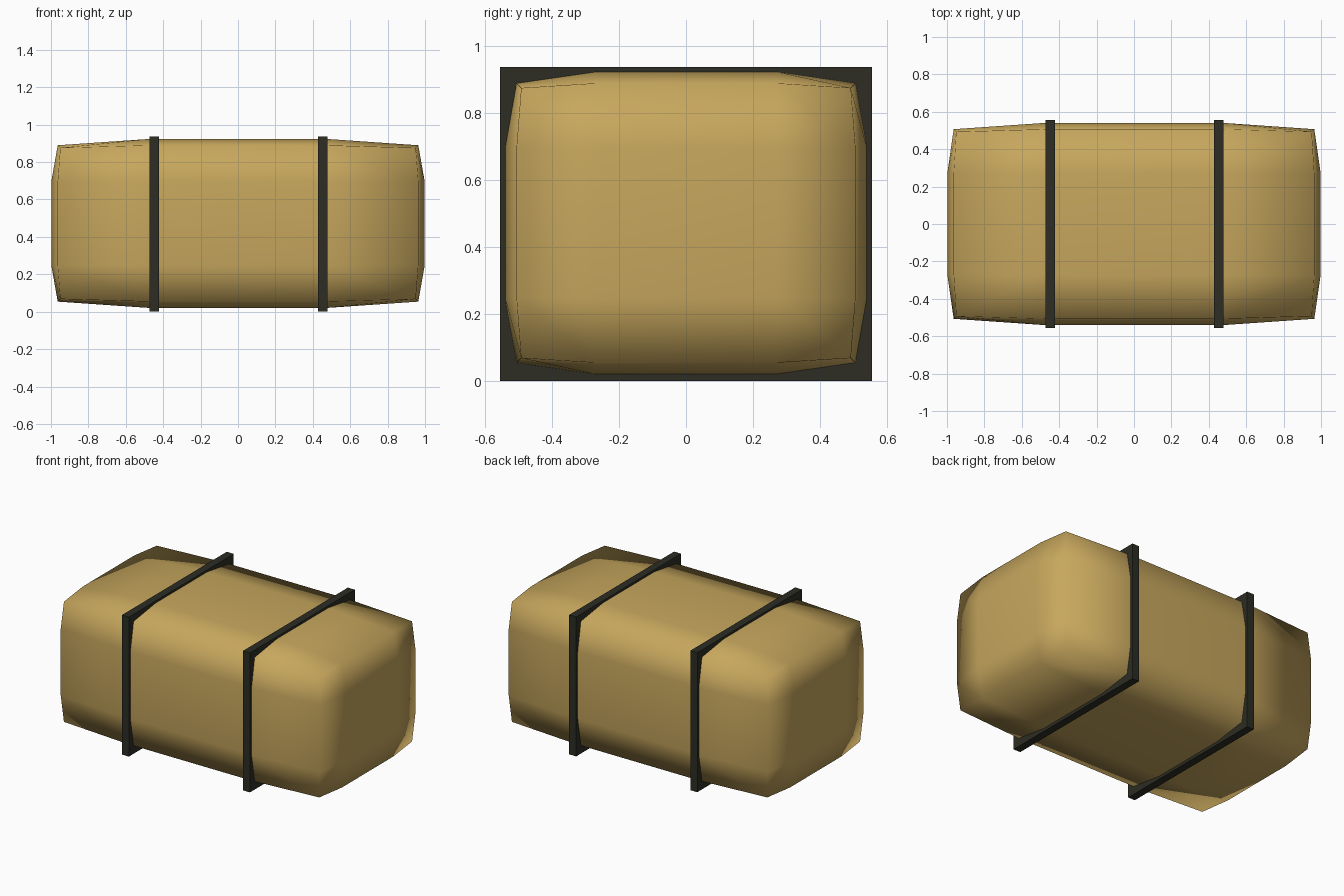
import bpy
import bmesh
from mathutils import Vector

if "Cube" in bpy.data.objects:
    bpy.data.objects.remove(bpy.data.objects["Cube"])


def material(name, color):
    mat = bpy.data.materials.new(name)
    mat.diffuse_color = (*color, 1)
    mat.use_nodes = True
    mat.node_tree.nodes["Principled BSDF"].inputs["Base Color"].default_value = mat.diffuse_color
    return mat


def add_object(name, bm, mat):
    bmesh.ops.recalc_face_normals(bm, faces=bm.faces[:])
    mesh = bpy.data.meshes.new(name)
    bm.to_mesh(mesh)
    bm.free()
    mesh.materials.append(mat)
    obj = bpy.data.objects.new(name, mesh)
    bpy.context.collection.objects.link(obj)
    return obj


straw = material("straw", (0.57, 0.385, 0.11))
strap_dark = material("dark strap", (0.026, 0.026, 0.018))

MID_Z = 0.472
HALF = Vector((0.998, 0.541, 0.452))    # bulged face centres
INNER = Vector((0.47, 0.272, 0.225))    # inner grid lines
PULL = {1: 0.0, 2: 0.034, 3: 0.048}     # inward pull on faces, edges, corners

# Bale: gridded box whose edges and corners are drawn in, smooth shaded
bm = bmesh.new()
bmesh.ops.create_cube(bm, size=2)
bmesh.ops.subdivide_edges(bm, edges=bm.edges[:], cuts=2, use_grid_fill=True)
for v in bm.verts:
    outer = [abs(c) > 0.9 for c in v.co]
    pull = PULL[sum(outer)]
    for i in range(3):
        size = HALF[i] - pull if outer[i] else INNER[i]
        v.co[i] = size if v.co[i] > 0 else -size
    v.co.z += MID_Z
bale = add_object("bale", bm, straw)
for poly in bale.data.polygons:
    poly.use_smooth = True

# Straps: two square bands around the bale
for name, x in (("left_strap", -0.448), ("right_strap", 0.453)):
    bm = bmesh.new()
    bmesh.ops.create_cube(bm, size=1)
    for v in bm.verts:
        v.co = (v.co.x * 0.052 + x, v.co.y * 1.114, (v.co.z + 0.5) * 0.938)
    add_object(name, bm, strap_dark)
